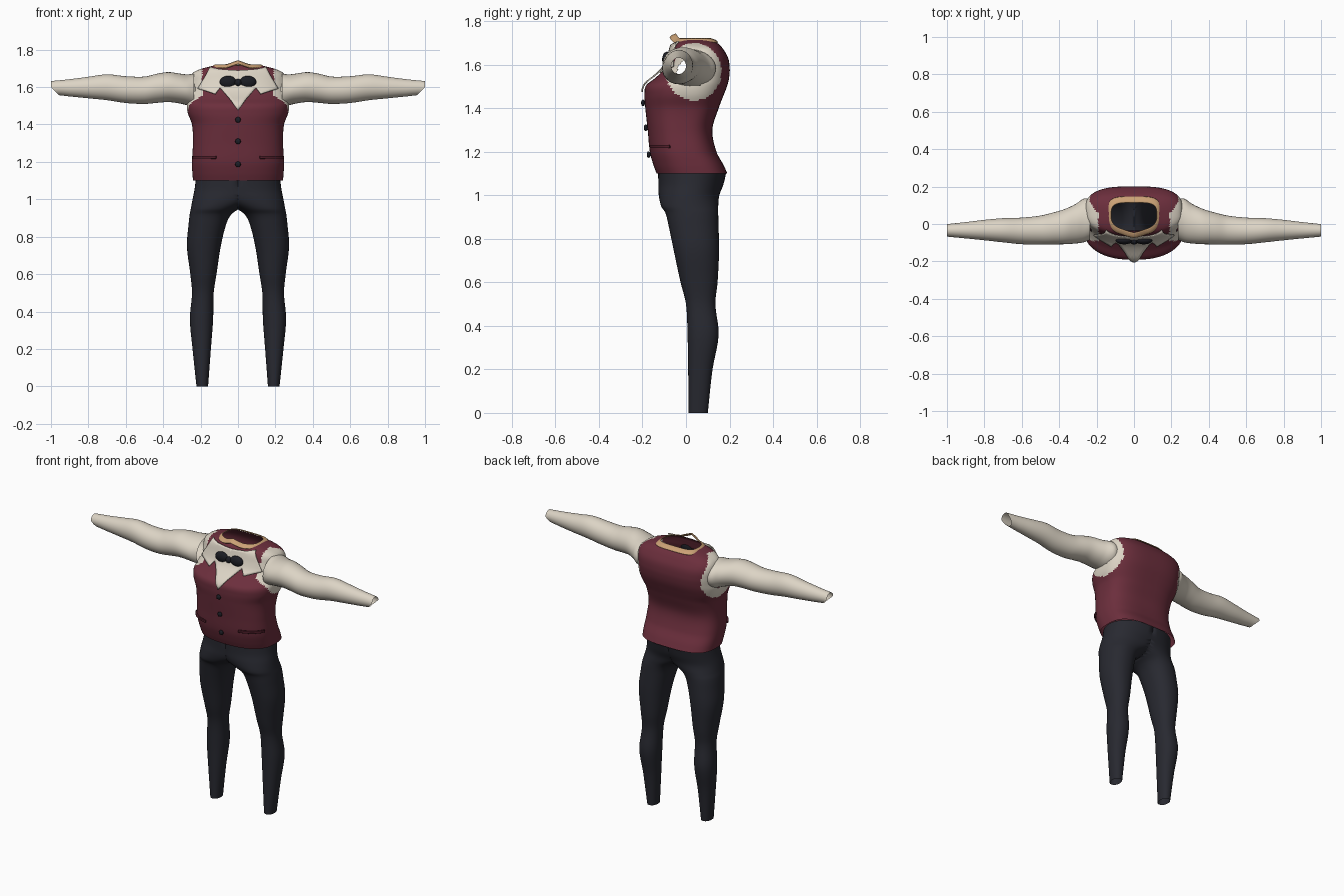
import bpy, bmesh, math
from mathutils import Vector
from mathutils.bvhtree import BVHTree

cube = bpy.data.objects.get("Cube")
if cube:
    bpy.data.objects.remove(cube)


def material(name, rgb):
    m = bpy.data.materials.new(name)
    m.use_nodes = True
    m.diffuse_color = (*rgb, 1)
    bsdf = m.node_tree.nodes["Principled BSDF"]
    bsdf.inputs["Base Color"].default_value = (*rgb, 1)
    bsdf.inputs["Roughness"].default_value = 0.8
    return m


RED = material("burgundy", (0.15, 0.028, 0.046))
DARK_RED = material("dark burgundy", (0.09, 0.015, 0.026))
CREAM = material("cream", (0.72, 0.66, 0.56))
NAVY = material("charcoal", (0.021, 0.022, 0.03))
BLACK = material("black", (0.011, 0.012, 0.017))
SKIN = material("skin", (0.6, 0.36, 0.18))


def finish(bm, name, *mats, mirror=False, thickness=0):
    bmesh.ops.recalc_face_normals(bm, faces=bm.faces)
    for f in bm.faces:
        f.smooth = True
    mesh = bpy.data.meshes.new(name)
    bm.to_mesh(mesh)
    bm.free()
    ob = bpy.data.objects.new(name, mesh)
    bpy.context.collection.objects.link(ob)
    for m in mats:
        mesh.materials.append(m)
    if mirror:
        mod = ob.modifiers.new("mirror", "MIRROR")
        mod.merge_threshold = 0.0005
    if thickness:
        mod = ob.modifiers.new("thickness", "SOLIDIFY")
        mod.thickness = thickness
        mod.offset = 0
    return ob


def smooth_rows(rows, steps):
    """Hermite interpolation between cross-section rows."""
    def slope(i, k):
        a, b = rows[max(i - 1, 0)], rows[min(i + 1, len(rows) - 1)]
        return (b[k] - a[k]) / (b[0] - a[0])
    out = []
    for i in range(len(rows) - 1):
        p, q = rows[i], rows[i + 1]
        h = q[0] - p[0]
        for j in range(steps):
            t = j / steps
            row = [p[0] + h * t]
            for k in range(1, 5):
                row.append((2*t**3 - 3*t*t + 1) * p[k] + (t**3 - 2*t*t + t) * h * slope(i, k)
                           + (3*t*t - 2*t**3) * q[k] + (t**3 - t*t) * h * slope(i + 1, k))
            out.append(row)
    return out + [list(rows[-1])]


def loft(rows, place, sides=48, steps=5, low=2, high=2):
    """Open tube through rows of (position, u min, u max, v min, v max)."""
    bm = bmesh.new()
    rings = []
    for t, u0, u1, v0, v1 in smooth_rows(rows, steps):
        ring = []
        for i in range(sides):
            a = math.tau * i / sides
            c, s = math.cos(a), math.sin(a)
            e = 2 / (low if s < 0 else high)
            u = (u0 + u1) / 2 + (u1 - u0) / 2 * math.copysign(abs(c) ** e, c)
            v = (v0 + v1) / 2 + (v1 - v0) / 2 * math.copysign(abs(s) ** e, s)
            ring.append(bm.verts.new(place(t, u, v)))
        rings.append(ring)
    for a, b in zip(rings, rings[1:]):
        for i in range(sides):
            j = (i + 1) % sides
            bm.faces.new((a[i], a[j], b[j], b[i]))
    return bm


# Trousers: one half, clamped at the middle and mirrored
leg = [(0, .16, .222, .012, .1), (.2, .145, .243, .01, .122), (.36, .133, .257, .007, .15),
       (.5, .13, .246, 0, .135), (.6, .115, .255, -.025, .145), (.75, .092, .273, -.057, .152),
       (.87, .062, .264, -.082, .149), (.92, .035, .258, -.095, .148),
       (.95, -.01, .252, -.114, .148), (1.0, -.13, .243, -.125, .153),
       (1.05, -.22, .233, -.127, .172), (1.11, -.225, .225, -.128, .186)]
bm = loft(leg, lambda t, u, v: (max(u, 0), v, t), low=2.2, high=2.2)
bmesh.ops.delete(bm, geom=[f for f in bm.faces if all(v.co.x < 1e-6 for v in f.verts)],
                 context="FACES")
bmesh.ops.remove_doubles(bm, verts=bm.verts, dist=1e-5)
finish(bm, "trousers", NAVY, mirror=True)

# Waistcoat body, with cream round the arm openings
body = [(1.1, -.24, .24, -.135, .19), (1.14, -.244, .244, -.15, .172), (1.2, -.246, .246, -.166, .14),
        (1.3, -.241, .241, -.176, .121), (1.4, -.246, .246, -.187, .15),
        (1.46, -.268, .268, -.191, .173), (1.505, -.274, .274, -.183, .19),
        (1.54, -.268, .268, -.14, .198), (1.58, -.264, .264, -.1, .201),
        (1.63, -.262, .262, -.076, .194), (1.67, -.248, .248, -.064, .172),
        (1.695, -.205, .205, -.055, .15), (1.715, -.13, .13, -.035, .118)]
bm = loft(body, lambda t, u, v: (u, v, t), sides=96, steps=7, low=2.4, high=3)


def in_arm_opening(f, ry, rz):
    c = f.calc_center_median()
    return abs(c.x) > .19 and ((c.y - .035) / ry) ** 2 + ((c.z - 1.568) / rz) ** 2 < 1


bmesh.ops.recalc_face_normals(bm, faces=bm.faces)
surface = BVHTree.FromBMesh(bm)
bmesh.ops.delete(bm, geom=[f for f in bm.faces if in_arm_opening(f, .075, .065)], context="FACES")
for f in bm.faces:
    f.material_index = int(in_arm_opening(f, .128, .133))
finish(bm, "waistcoat", RED, CREAM)

# Sleeves: open tubes with slanted cuffs
arm = [(.235, -.085, .135, 1.49, 1.672), (.27, -.098, .135, 1.502, 1.668),
       (.31, -.104, .108, 1.512, 1.672), (.37, -.108, .08, 1.52, 1.68),
       (.43, -.109, .062, 1.516, 1.672), (.5, -.11, .045, 1.51, 1.656),
       (.6, -.108, .034, 1.515, 1.658), (.7, -.098, .031, 1.53, 1.668),
       (.8, -.087, .022, 1.54, 1.655), (.9, -.077, .01, 1.55, 1.642), (1, -.068, 0, 1.557, 1.632)]


def sleeve_point(t, u, v):
    slant = max(0, t - .9) * 4 * min(1, max(0, 1.6 - v) / .04)
    return (t - .1 * slant, u, v)


finish(loft(arm, sleeve_point, sides=32), "sleeves", CREAM, mirror=True)


# Flat cloth pieces laid over the chest
def plate(name, outline, mat, lift, thickness, mirror=False):
    bm = bmesh.new()
    face = bm.faces.new([bm.verts.new((x, 0, z)) for x, z in outline])
    bmesh.ops.triangulate(bm, faces=[face])
    bmesh.ops.subdivide_edges(bm, edges=bm.edges, cuts=9, use_grid_fill=True)
    for v in bm.verts:
        hit = surface.ray_cast(Vector((v.co.x, -1, v.co.z)), Vector((0, 1, 0)))
        point, normal = hit[:2]
        if point is None:
            point, normal = surface.find_nearest(v.co)[:2]
        v.co = point + normal * lift
    return finish(bm, name, mat, mirror=mirror, thickness=thickness)


half = [(.095, 1.59), (.12, 1.555), (.21, 1.587), (.147, 1.698), (.1, 1.69)]
plate("shirt_front_and_collar",
      [(0, 1.475)] + half + [(0, 1.685)] + [(-x, z) for x, z in reversed(half)],
      CREAM, .011, .006)
plate("pocket_welts", [(.115, 1.218), (.236, 1.218), (.236, 1.232), (.115, 1.232)],
      DARK_RED, .006, .009, mirror=True)

# Neck skin around the collar opening, rising at the throat
def neck_point(t, u, v):
    throat = max(0, 1 - abs(u) / .06) if v < 0 else 0
    return (u, v - .012 * throat, t + .022 * throat)


neck = [(1.702, -.143, .143, -.062, .146), (1.712, -.134, .134, -.052, .136),
        (1.72, -.122, .122, -.034, .114)]
finish(loft(neck, neck_point, steps=3, low=2.4, high=4), "neck_skin", SKIN, thickness=.004)


# Bow tie and buttons
def ball(name, centre, radii, mat, mirror=False):
    bm = bmesh.new()
    bmesh.ops.create_uvsphere(bm, u_segments=20, v_segments=12, radius=1)
    for v in bm.verts:
        v.co = Vector(centre) + Vector(a * b for a, b in zip(v.co, radii))
    return finish(bm, name, mat, mirror=mirror)


ball("bow_tie_wings", (.053, -.087, 1.627), (.045, .022, .033), BLACK, mirror=True)
ball("bow_tie_knot", (0, -.092, 1.624), (.02, .018, .02), BLACK)
for i, z in enumerate((1.425, 1.31, 1.187)):
    y = surface.ray_cast(Vector((0, -1, z)), Vector((0, 1, 0)))[0].y
    ball(f"button_{i + 1}", (0, y - .008, z), (.015, .009, .015), BLACK)
